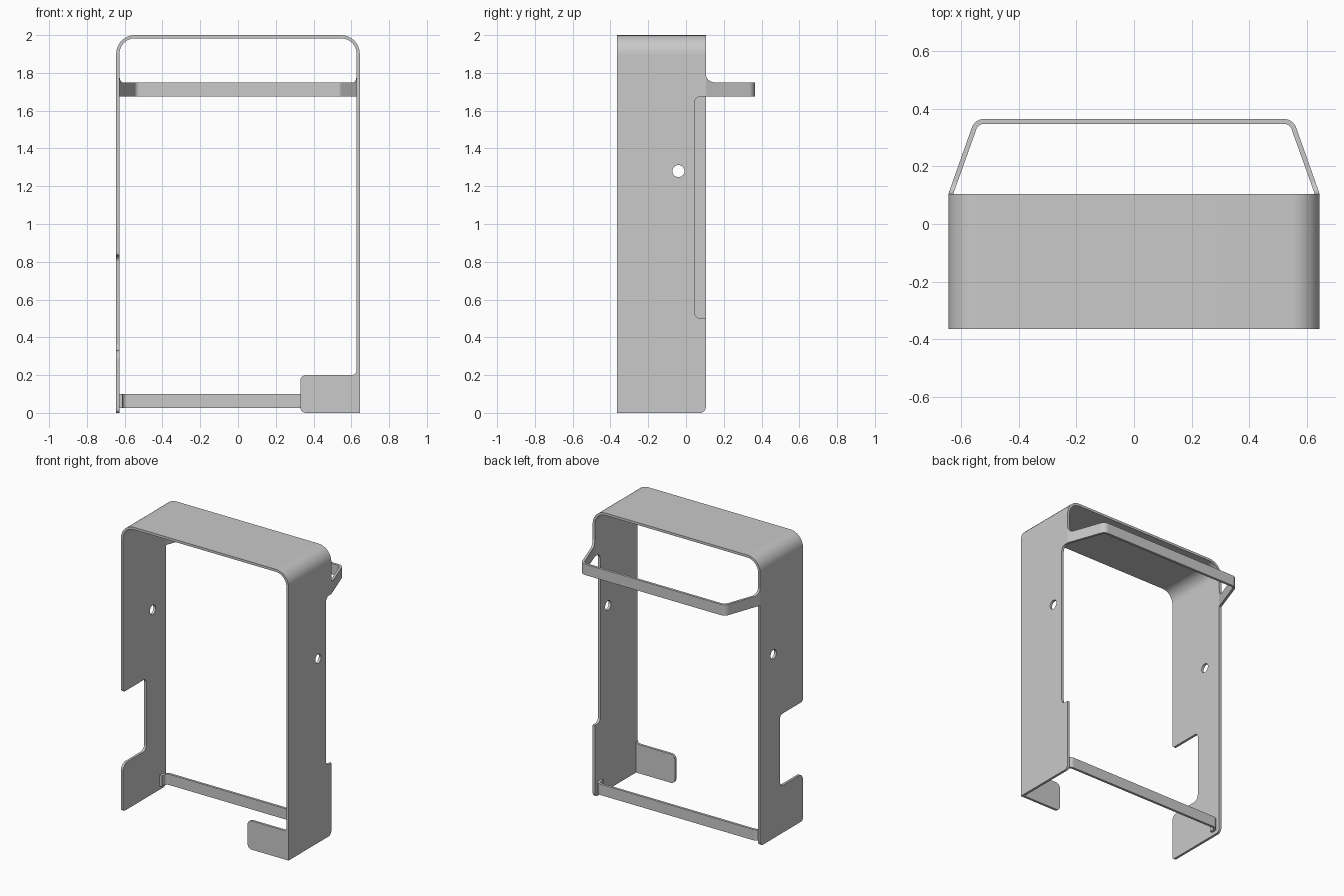
import bpy, bmesh, math
from mathutils import Vector

cube = bpy.data.objects.get("Cube")
if cube:
    bpy.data.objects.remove(cube, do_unlink=True)

steel = bpy.data.materials.new("brushed grey steel")
steel.use_nodes = True
grey = (0.585, 0.585, 0.585, 1)
steel.diffuse_color = grey
steel.node_tree.nodes["Principled BSDF"].inputs["Base Color"].default_value = grey

W, T = 0.645, 0.017          # half width, sheet thickness
FRONT, BACK = -0.365, 0.105  # depth of the side panels
BEND = 1.9                   # height where the top bends begin


def rounded(corners, steps=8):
    """Outline from (u, v, radius) corners, each rounded by an arc."""
    out = []
    for i, (u, v, r) in enumerate(corners):
        p = Vector((u, v))
        if r == 0:
            out.append(p)
            continue
        a = (Vector(corners[i - 1][:2]) - p).normalized()
        b = (Vector(corners[(i + 1) % len(corners)][:2]) - p).normalized()
        half = a.angle(b) / 2
        centre = p + (a + b).normalized() * (r / math.sin(half))
        start = p + a * (r / math.tan(half)) - centre
        end = p + b * (r / math.tan(half)) - centre
        sweep = math.pi - 2 * half
        for k in range(steps + 1):
            t = sweep * k / steps
            out.append(centre + (start * math.sin(sweep - t) + end * math.sin(t))
                       / math.sin(sweep))
    return out


def circle(u, v, r, n=24):
    return [Vector((u + r * math.cos(math.tau * k / n),
                    v + r * math.sin(math.tau * k / n))) for k in range(n)]


def sheet(name, loops, axis, lo, hi, shear=0):
    """Fill outline loops (later loops are holes), extrude from lo to hi."""
    place = {"X": lambda p: (lo, p.x, p.y),
             "Y": lambda p: (p.x, lo, p.y),
             "Z": lambda p: (p.x, p.y, lo)}[axis]
    bm = bmesh.new()
    edges = []
    for loop in loops:
        vs = [bm.verts.new(place(p)) for p in loop]
        edges += [bm.edges.new((vs[i - 1], vs[i])) for i in range(len(vs))]
    bmesh.ops.triangle_fill(bm, edges=edges, use_beauty=True)
    ext = bmesh.ops.extrude_face_region(bm, geom=bm.faces[:])
    move = Vector([hi - lo if c == axis else 0 for c in "XYZ"])
    bmesh.ops.translate(bm, vec=move, verts=[
        g for g in ext["geom"] if isinstance(g, bmesh.types.BMVert)])
    for v in bm.verts:
        v.co.x += shear * (v.co.y - BACK)
    bmesh.ops.recalc_face_normals(bm, faces=bm.faces[:])
    mesh = bpy.data.meshes.new(name)
    bm.to_mesh(mesh)
    bm.free()
    mesh.materials.append(steel)
    obj = bpy.data.objects.new(name, mesh)
    bpy.context.collection.objects.link(obj)
    bpy.ops.object.select_all(action="DESELECT")
    obj.select_set(True)
    bpy.context.view_layer.objects.active = obj
    bpy.ops.object.shade_smooth_by_angle(angle=math.radians(30))
    mod = obj.modifiers.new("flat faces", "WEIGHTED_NORMAL")
    mod.keep_sharp = True


def mirrored(half):
    """Complete an open half profile (x >= 0) with its mirror image."""
    return half + [(-u, v, r) for u, v, r in reversed(half)]


def strip(outer, inner):
    """Closed band outline between two mirrored half profiles."""
    return rounded(mirrored(outer) + mirrored(inner)[::-1])


hole = circle(-0.04, 1.28, 0.032)

# Left panel with a shallow recess along its rear edge
left = rounded([(FRONT, 0, 0), (BACK, 0, 0.03), (BACK, 0.5, 0),
                (0.045, 0.5, 0.035), (0.045, 1.675, 0.035), (BACK, 1.675, 0),
                (BACK, BEND, 0), (FRONT, BEND, 0)])
sheet("left_panel", [left, hole], "X", W - T, W)

# Right panel with a deep notch in its front edge
right = rounded([(FRONT, 0, 0.02), (BACK, 0, 0.03), (BACK, BEND, 0),
                 (FRONT, BEND, 0), (FRONT, 0.83, 0.02), (-0.11, 0.83, 0.03),
                 (-0.11, 0.33, 0.04), (FRONT, 0.33, 0.045)])
sheet("right_panel", [right, hole], "X", -W, -W + T)

# Top sheet bent down at both sides
top = strip([(W, BEND, 0), (W, 2, 0.099)],
            [(W - T, BEND, 0), (W - T, 2 - T, 0.082)])
sheet("top_arch", [top], "Y", FRONT, BACK)

# Upper rear band with splayed arms
band = strip([(W, BACK, 0), (0.553, 0.365, 0.045)],
             [(W - T, BACK, 0), (0.541, 0.365 - T, 0.028)])
sheet("rear_band", [band], "Z", 1.675, 1.75)

# Fillets where the band arms leave the panels
fillet = circle(BACK + 0.045, 1.795, 0.045, 32)[16:25] + [Vector((BACK, 1.75))]
for side, name in ((1, "left_band_fillet"), (-1, "right_band_fillet")):
    sheet(name, [fillet], "X", side * (W - T), side * W, shear=-0.354 * side)

# Lower rear bar with short flanges fixed inside the panels
I = W - T
bar = strip([(I, 0.035, 0), (I, 0.1, 0.04)],
            [(I - T, 0.035, 0), (I - T, 0.1 - T, 0.023)])
sheet("lower_bar", [bar], "Z", 0.025, 0.1)

# Front foot tab folded in from the left panel
tab = rounded([(W, 0, 0), (W, 0.23, 0), (W - T, 0.23, 0),
               (W - T, 0.2, 0.025), (0.33, 0.2, 0.03), (0.33, 0, 0.03)])
sheet("front_tab", [tab], "Y", FRONT, FRONT + T)
